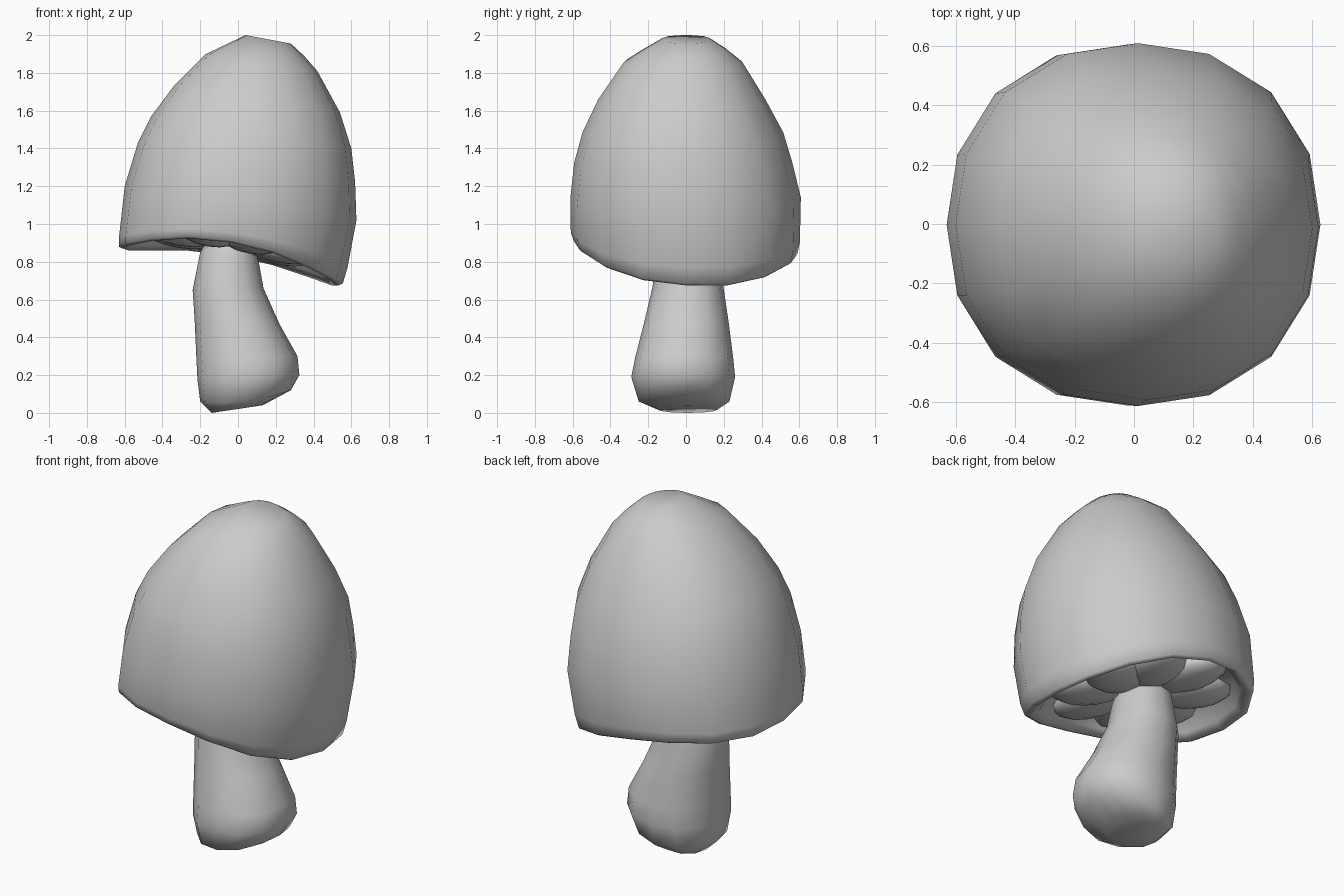
import bpy, bmesh, math
from mathutils import Matrix


def finish(name, bm):
    bmesh.ops.recalc_face_normals(bm, faces=bm.faces)
    mesh = bpy.data.meshes.new(name)
    bm.to_mesh(mesh)
    bm.free()
    for p in mesh.polygons:
        p.use_smooth = True
    ob = bpy.data.objects.new(name, mesh)
    bpy.context.collection.objects.link(ob)
    return ob


# Skin tilted rings: left x,z; right x,z; front y; back y; bow; lean
def loft(name, rings, sides):
    bm = bmesh.new()
    loops = []
    for xl, zl, xr, zr, yf, yb, bow, lean in rings:
        loop = []
        for i in range(sides):
            a = 2 * math.pi * i / sides
            c, s = math.cos(a), math.sin(a)
            k = (abs(c) ** 2.2 + abs(s) ** 2.2) ** (-1 / 2.2)
            u, v = c * k, s * k
            loop.append(bm.verts.new((
                (xl + xr) / 2 + u * (xr - xl) / 2,
                (yf + yb) / 2 + v * (yb - yf) / 2,
                (zl + zr) / 2 + u * (zr - zl) / 2
                + bow * abs(v) ** 2.6 + lean * v)))
        loops.append(loop)
    for lo, hi in zip(loops, loops[1:]):
        for i in range(sides):
            j = (i + 1) % sides
            bm.faces.new((lo[i], lo[j], hi[j], hi[i]))
    for loop in (loops[0], loops[-1]):
        bm.faces.new(loop)
    return finish(name, bm)


# Cap: recessed underside, rolled lip, then the tilted dome
loft("cap", [
    (-0.22, 0.97, 0.12, 0.91, -0.17, 0.17, 0.02, -0.01),
    (-0.54, 0.98, 0.46, 0.81, -0.49, 0.49, 0.08, -0.02),
    (-0.56, 0.90, 0.48, 0.72, -0.52, 0.52, 0.09, -0.03),
    (-0.61, 0.87, 0.53, 0.675, -0.575, 0.57, 0.095, -0.035),
    (-0.63, 0.88, 0.555, 0.685, -0.595, 0.59, 0.095, -0.035),
    (-0.63, 0.93, 0.58, 0.77, -0.61, 0.603, 0.08, -0.025),
    (-0.60, 1.20, 0.627, 1.02, -0.612, 0.608, 0.03, 0),
    (-0.53, 1.43, 0.62, 1.22, -0.592, 0.563, 0, 0),
    (-0.46, 1.57, 0.60, 1.40, -0.548, 0.515, 0, 0),
    (-0.34, 1.73, 0.54, 1.59, -0.465, 0.42, 0, 0),
    (-0.17, 1.90, 0.42, 1.81, -0.33, 0.30, 0, 0),
    (-0.065, 1.95, 0.35, 1.89, -0.23, 0.22, 0, 0),
    (0.04, 2.00, 0.28, 1.955, -0.13, 0.13, 0, 0),
], 16)

# Stem: narrow at the top, swollen foot leaning to the right
loft("stem", [
    (-0.14, 0.00, 0.13, 0.04, -0.15, 0.17, 0, 0),
    (-0.20, 0.06, 0.28, 0.12, -0.25, 0.23, -0.03, 0),
    (-0.215, 0.18, 0.325, 0.20, -0.29, 0.26, 0, 0),
    (-0.22, 0.28, 0.315, 0.30, -0.27, 0.25, 0, 0),
    (-0.23, 0.50, 0.22, 0.47, -0.22, 0.225, 0, 0),
    (-0.24, 0.65, 0.135, 0.66, -0.18, 0.20, 0, 0),
    (-0.20, 0.85, 0.11, 0.80, -0.15, 0.18, 0, 0),
    (-0.13, 0.98, 0.06, 0.94, -0.10, 0.12, 0, 0),
], 12)

# Gills: plump lobes radiating under the cap, following its tilt
bm = bmesh.new()
for i in range(8):
    a = 2 * math.pi * (i + 0.5) / 8
    dx, dy = 0.29 * math.cos(a), 0.29 * math.sin(a)
    z = 0.905 - 0.17 * dx + 0.25 * dy * dy - 0.05 * dy
    m = (Matrix.Translation((-0.04 + dx, dy, z))
         @ Matrix.Rotation(math.atan(0.17), 4, 'Y')
         @ Matrix.Rotation(a, 4, 'Z')
         @ Matrix.Diagonal((0.22, 0.16, 0.075, 1)))
    bmesh.ops.create_uvsphere(bm, u_segments=12, v_segments=8, radius=1, matrix=m)
finish("gills", bm)
